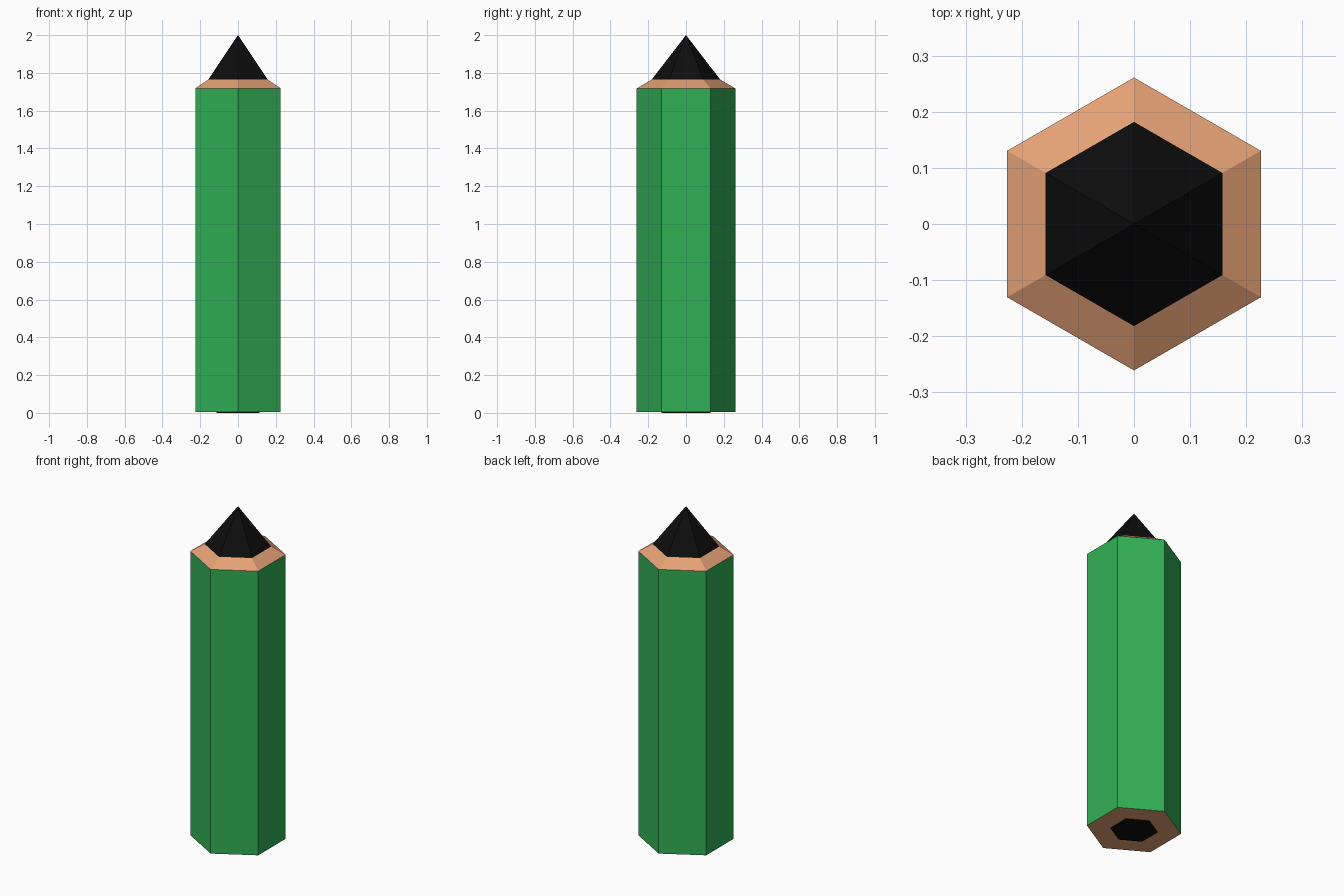
import bpy, bmesh, math

if "Cube" in bpy.data.objects:
    bpy.data.objects.remove(bpy.data.objects["Cube"])


def material(name, rgb):
    m = bpy.data.materials.new(name)
    m.diffuse_color = (*rgb, 1)
    m.use_nodes = True
    m.node_tree.nodes["Principled BSDF"].inputs["Base Color"].default_value = m.diffuse_color
    return m


green = material("green paint", (0.030, 0.434, 0.089))
wood = material("bare wood", (0.78, 0.36, 0.178))
lead = material("black lead", (0.004, 0.004, 0.004))


def hex_loft(name, profile, mats, cap_bottom=False, cap_top=False):
    """Loft six-sided rings (radius, z), corners on the y axis; radius 0 is a point."""
    bm = bmesh.new()
    rings = []
    for r, z in profile:
        n = 6 if r > 0 else 1
        rings.append([bm.verts.new((r * math.sin(i * math.pi / 3),
                                    -r * math.cos(i * math.pi / 3), z)) for i in range(n)])
    for a, b in zip(rings, rings[1:]):
        for i in range(6):
            j = (i + 1) % 6
            bm.faces.new((a[i], a[j], b[j], b[i]) if len(b) == 6 else (a[i], a[j], b[0]))
    if cap_bottom:
        bm.faces.new(rings[0][::-1])
    if cap_top:
        bm.faces.new(rings[-1])
    # last material goes on downward-facing faces
    bm.normal_update()
    for f in bm.faces:
        f.material_index = len(mats) - 1 if f.normal.z < -0.9 else 0
    me = bpy.data.meshes.new(name)
    bm.to_mesh(me)
    bm.free()
    for m in mats:
        me.materials.append(m)
    ob = bpy.data.objects.new(name, me)
    bpy.context.collection.objects.link(ob)
    return ob


# painted shaft, bare wood at the bottom end
hex_loft("shaft", [(0.261, 0.005), (0.261, 1.718)], [green, wood], cap_bottom=True)
# sharpened wood collar
hex_loft("wood_collar", [(0.261, 1.718), (0.182, 1.764)], [wood])
# lead point
hex_loft("lead_point", [(0.182, 1.764), (0, 2.0)], [lead])
# end of the lead core, showing at the bottom
hex_loft("lead_end", [(0.130, 0.0), (0.130, 0.005)], [lead], cap_bottom=True)
